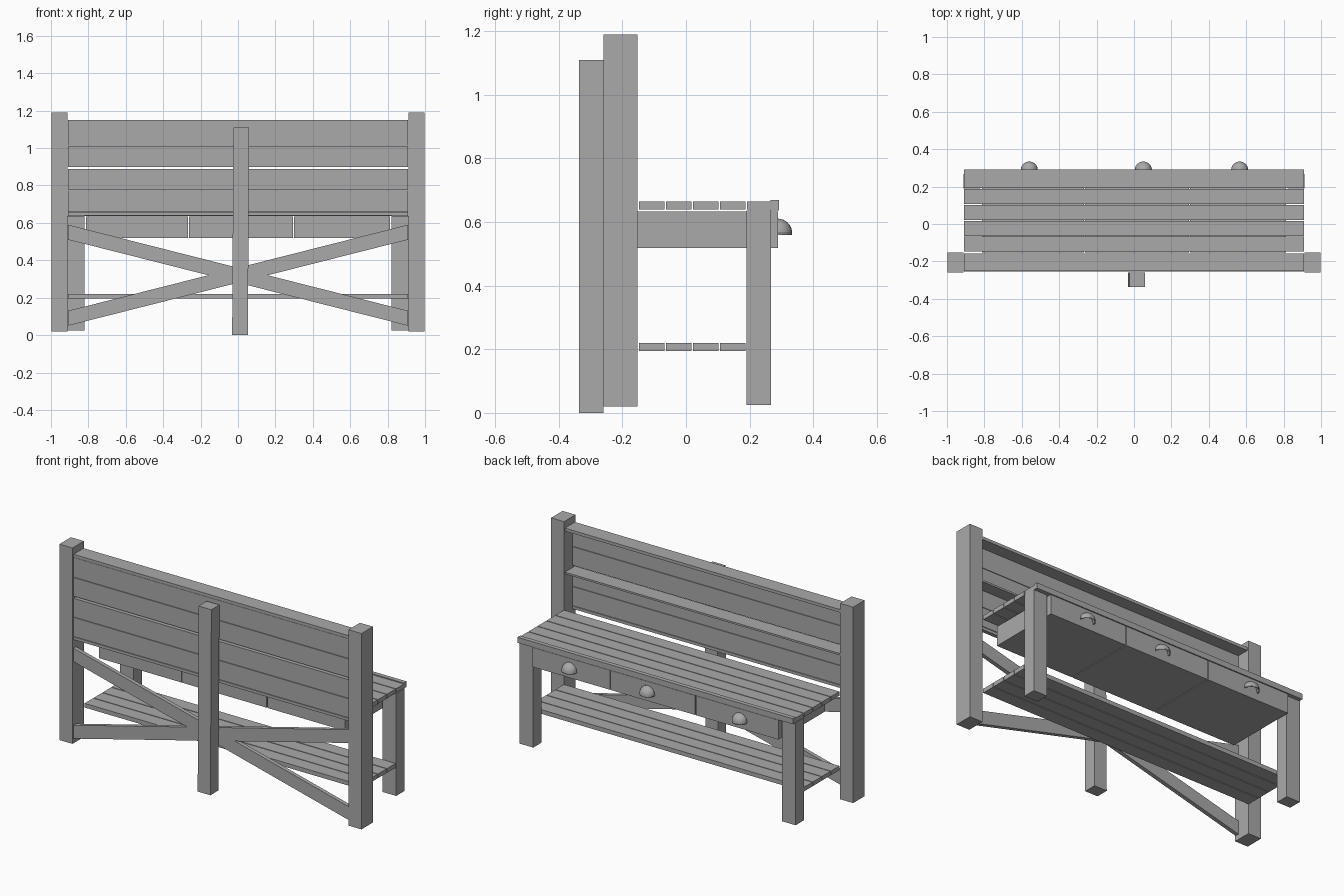
import bpy, bmesh
from mathutils import Matrix, Vector

cube = bpy.data.objects.get("Cube")
if cube:
    bpy.data.objects.remove(cube, do_unlink=True)

grey = bpy.data.materials.new("plain grey")
grey.use_nodes = True
COLOUR = (0.4, 0.4, 0.4, 1)
grey.diffuse_color = COLOUR
grey.node_tree.nodes["Principled BSDF"].inputs["Base Color"].default_value = COLOUR


def finish(name, bm):
    bmesh.ops.recalc_face_normals(bm, faces=bm.faces)
    mesh = bpy.data.meshes.new(name)
    bm.to_mesh(mesh)
    bm.free()
    mesh.materials.append(grey)
    obj = bpy.data.objects.new(name, mesh)
    bpy.context.collection.objects.link(obj)
    return obj


def beam(name, x, y, z, lean=0, slope=0):
    """Box between (low, high) limits; lean shears x by height, slope shears z by x."""
    bm = bmesh.new()
    bmesh.ops.create_cube(bm, size=1)
    for v in bm.verts:
        p = [lim[0] if c < 0 else lim[1] for c, lim in zip(v.co, (x, y, z))]
        mid = (z[0] + z[1]) / 2
        v.co = (p[0] + lean * (p[2] - mid), p[1], p[2] + slope * p[0])
    return finish(name, bm)


SPAN = (-0.91, 0.91)

# Tall posts and short legs on both sides
for side, label in ((-1, "right"), (1, "left")):
    beam(f"{label}_post", sorted((side * 0.912, side * 0.998)), (-0.26, -0.152), (0.02, 1.19))
    beam(f"{label}_leg", sorted((side * 0.822, side * 0.912)), (0.19, 0.268), (0.025, 0.637))

# Middle post
beam("middle_post", (-0.028, 0.056), (-0.336, -0.26), (0, 1.11), lean=0.006)

# Back boards and the two ledges on them
for i, (low, high) in enumerate(((0.64, 0.657), (0.66, 0.773), (0.776, 0.876),
                                 (0.9, 1.011), (1.014, 1.131))):
    beam(f"back_board_{i}", SPAN, (-0.252, -0.23), (low, high))
for name, low, high in (("middle_ledge", 0.876, 0.887), ("top_ledge", 1.132, 1.15)):
    beam(name, SPAN, (-0.252, -0.157), (low, high))

# Crossed braces
for name, slope in (("falling_brace", -0.253), ("rising_brace", 0.253)):
    beam(name, SPAN, (-0.254, -0.23), (0.28, 0.36), slope=slope)

# Seat and lower shelf slats
for i in range(4):
    y = -0.148 + 0.085 * i
    beam(f"seat_slat_{i}", SPAN, (y, y + 0.08), (0.639, 0.664))
    beam(f"shelf_slat_{i}", SPAN, (y, y + 0.08), (0.195, 0.22))
beam("seat_edge_slat", SPAN, (0.192, 0.268), (0.639, 0.664))
beam("seat_lip", SPAN, (0.266, 0.292), (0.637, 0.67))

# Drawers
for i, x in enumerate(((-0.813, -0.267), (-0.262, 0.295), (0.3, 0.813))):
    beam(f"drawer_{i}", x, (-0.152, 0.289), (0.518, 0.634))

# Cup handles: quarter domes, open below
for i, x in enumerate((-0.56, 0.05, 0.565)):
    bm = bmesh.new()
    bmesh.ops.create_uvsphere(bm, u_segments=24, v_segments=16, radius=0.046)
    for normal in (Vector((0, -1, 0)), Vector((0, 0, -1))):
        bmesh.ops.bisect_plane(bm, geom=bm.verts[:] + bm.edges[:] + bm.faces[:],
                               plane_co=(0, 0, 0), plane_no=normal, clear_outer=True)
    bm.transform(Matrix.Translation((x, 0.288, 0.565)))
    handle = finish(f"cup_handle_{i}", bm)
    shell = handle.modifiers.new("shell", "SOLIDIFY")
    shell.thickness = 0.006
    bpy.ops.object.select_all(action="DESELECT")
    handle.select_set(True)
    bpy.context.view_layer.objects.active = handle
    bpy.ops.object.shade_smooth_by_angle()
